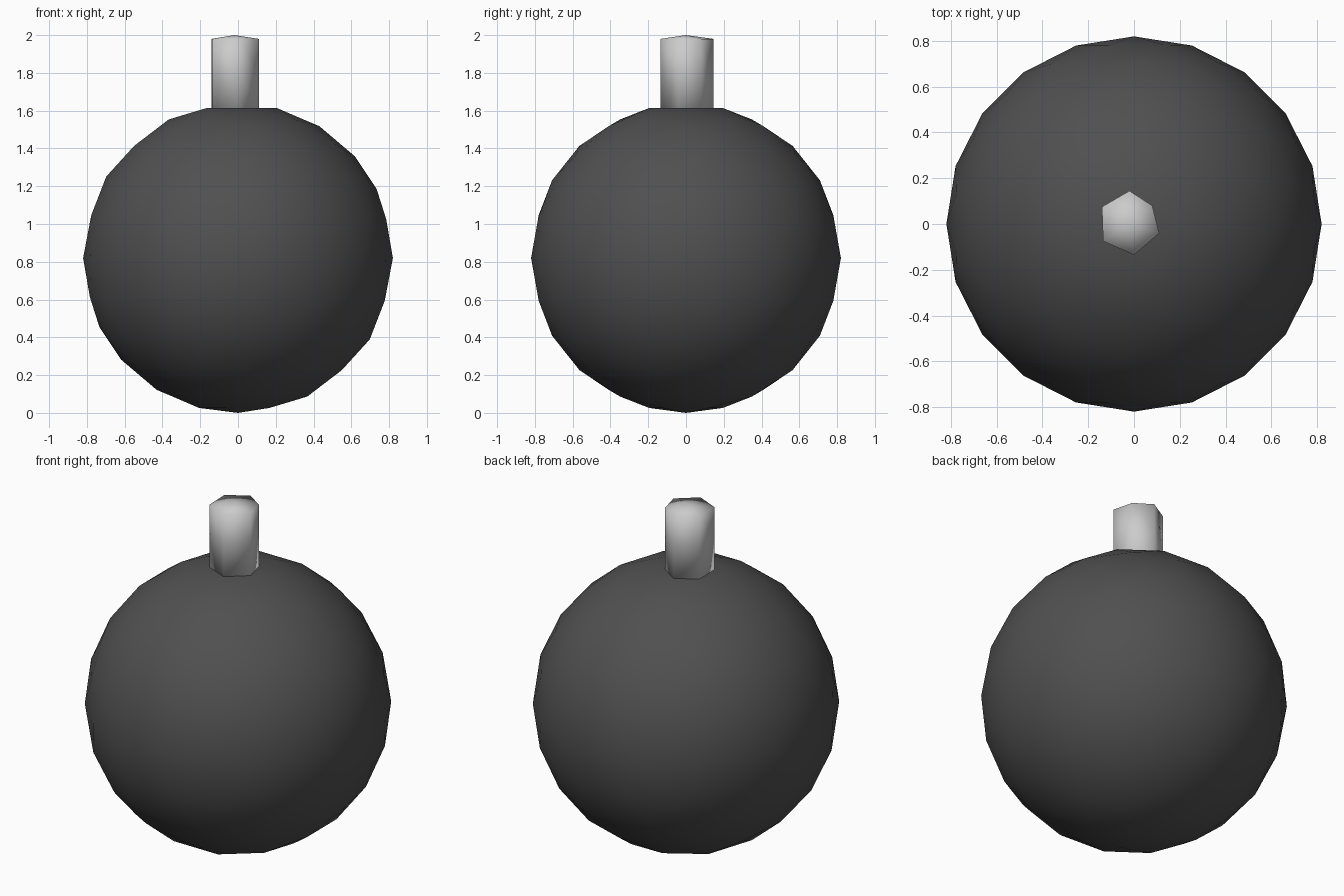
import bpy, bmesh

if "Cube" in bpy.data.objects:
    bpy.data.objects.remove(bpy.data.objects["Cube"])

def finish(name, bm, material=None):
    bmesh.ops.recalc_face_normals(bm, faces=bm.faces)
    mesh = bpy.data.meshes.new(name)
    bm.to_mesh(mesh)
    bm.free()
    for p in mesh.polygons:
        p.use_smooth = True
    obj = bpy.data.objects.new(name, mesh)
    bpy.context.collection.objects.link(obj)
    if material:
        mesh.materials.append(material)
    return obj

dark = bpy.data.materials.new("dark_shell")
dark.diffuse_color = (0.08, 0.08, 0.08, 1)
dark.use_nodes = True
dark.node_tree.nodes["Principled BSDF"].inputs["Base Color"].default_value = dark.diffuse_color

# Round body: low-poly ball with its pole slightly flattened under the neck
R = 0.82
bm = bmesh.new()
bmesh.ops.create_icosphere(bm, subdivisions=3, radius=R)
for v in bm.verts:
    v.co.z = min(v.co.z + R, 1.615)
finish("body", bm, dark)

# Neck: uneven six-sided column with a shallow pointed cap
outline = [(-0.02, 0.145), (0.08, 0.08), (0.11, -0.04),
           (0.0, -0.135), (-0.135, -0.075), (-0.14, 0.075)]
bm = bmesh.new()
rings = [[bm.verts.new((x, y, z)) for x, y in outline] for z in (1.59, 1.82, 1.98)]
apex = bm.verts.new((-0.02, 0.0, 2.0))
n = len(outline)
for i in range(n):
    j = (i + 1) % n
    for low, high in zip(rings, rings[1:]):
        bm.faces.new((low[i], low[j], high[j], high[i]))
    bm.faces.new((rings[-1][i], rings[-1][j], apex))
bm.faces.new(rings[0])
finish("neck", bm)
